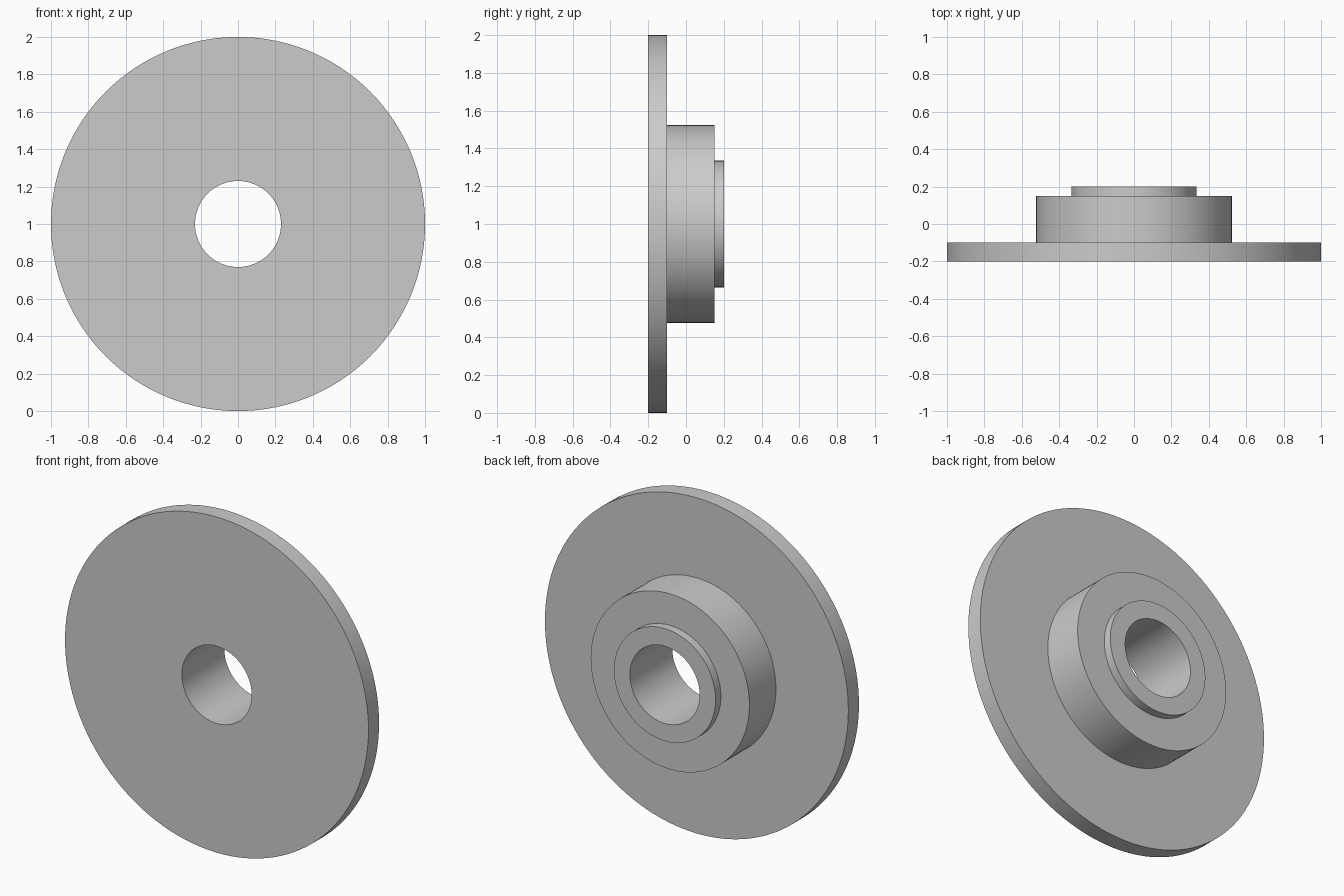
import bpy
import math

SEGMENTS = 128
CENTRE_Z = 1.0

cube = bpy.data.objects.get("Cube")
if cube:
    bpy.data.objects.remove(cube, do_unlink=True)

# Single plain grey
grey = bpy.data.materials.new("plain grey")
grey.use_nodes = True
colour = (0.6, 0.6, 0.6, 1.0)
grey.diffuse_color = colour
grey.node_tree.nodes["Principled BSDF"].inputs["Base Color"].default_value = colour


def lathe(name, profile):
    """Spin a closed (radius, y) profile around the y axis."""
    count = len(profile)
    verts, faces = [], []
    for s in range(SEGMENTS):
        a = 2 * math.pi * s / SEGMENTS
        verts += [(r * math.cos(a), y, CENTRE_Z + r * math.sin(a)) for r, y in profile]
    for s in range(SEGMENTS):
        here, there = s * count, (s + 1) % SEGMENTS * count
        for i in range(count):
            j = (i + 1) % count
            faces.append((here + i, here + j, there + j, there + i))
    mesh = bpy.data.meshes.new(name)
    mesh.from_pydata(verts, [], faces)
    mesh.materials.append(grey)
    obj = bpy.data.objects.new(name, mesh)
    bpy.context.collection.objects.link(obj)
    bpy.ops.object.select_all(action='DESELECT')
    obj.select_set(True)
    bpy.context.view_layer.objects.active = obj
    bpy.ops.object.mode_set(mode='EDIT')
    bpy.ops.mesh.select_all(action='SELECT')
    bpy.ops.mesh.normals_make_consistent(inside=False)
    bpy.ops.object.mode_set(mode='OBJECT')
    bpy.ops.object.shade_smooth_by_angle(angle=math.radians(30))
    return obj


# Wide flange, stepped hub and raised collar around a through bore
bore, collar, hub, flange = 0.23, 0.335, 0.523, 1.0
lathe("flanged_hub", [
    (bore, -0.2), (flange, -0.2), (flange, -0.1), (hub, -0.1),
    (hub, 0.15), (collar, 0.15), (collar, 0.2), (bore, 0.2),
])
